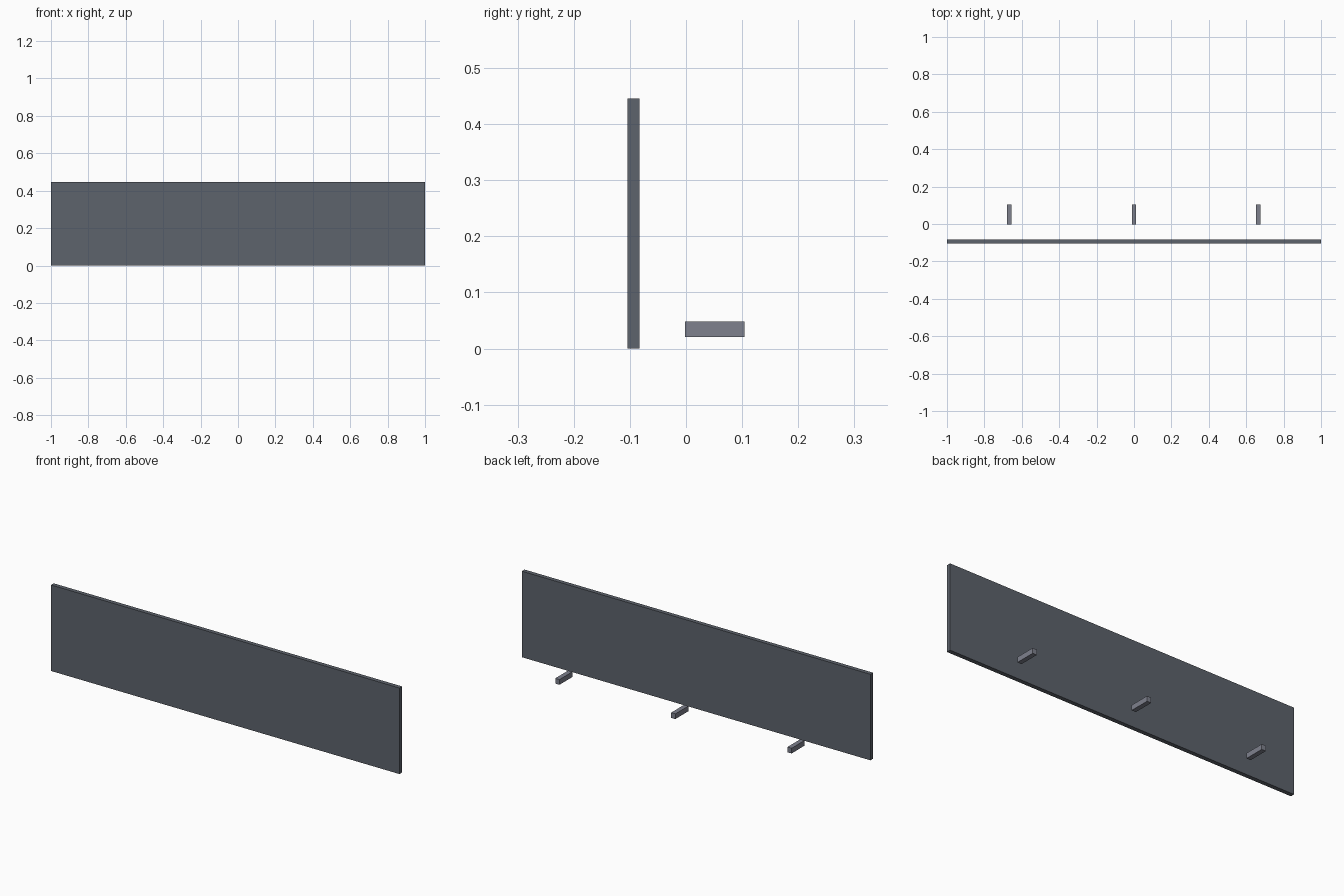
import bpy

if "Cube" in bpy.data.objects:
    bpy.data.objects.remove(bpy.data.objects["Cube"])


def material(name, color):
    mat = bpy.data.materials.new(name)
    mat.diffuse_color = (*color, 1)
    mat.use_nodes = True
    mat.node_tree.nodes["Principled BSDF"].inputs["Base Color"].default_value = mat.diffuse_color
    return mat


def box(name, lo, hi, mat):
    center = [(a + b) / 2 for a, b in zip(lo, hi)]
    bpy.ops.mesh.primitive_cube_add(size=1, location=center)
    obj = bpy.context.object
    obj.name = name
    obj.scale = [b - a for a, b in zip(lo, hi)]
    bpy.ops.object.transform_apply(location=False, rotation=False, scale=True)
    obj.data.materials.append(mat)
    return obj


panel_mat = material("dark_panel", (0.11, 0.125, 0.15))
bracket_mat = material("grey_bracket", (0.21, 0.22, 0.27))

# Upright board at the front
box("panel", (-1, -0.1045, 0), (1, -0.0825, 0.446), panel_mat)

# Three short brackets standing clear behind the board
for side, x in (("left", -0.667), ("middle", 0), ("right", 0.665)):
    box(f"bracket_{side}", (x - 0.012, -0.0015, 0.021),
        (x + 0.012, 0.1045, 0.048), bracket_mat)
